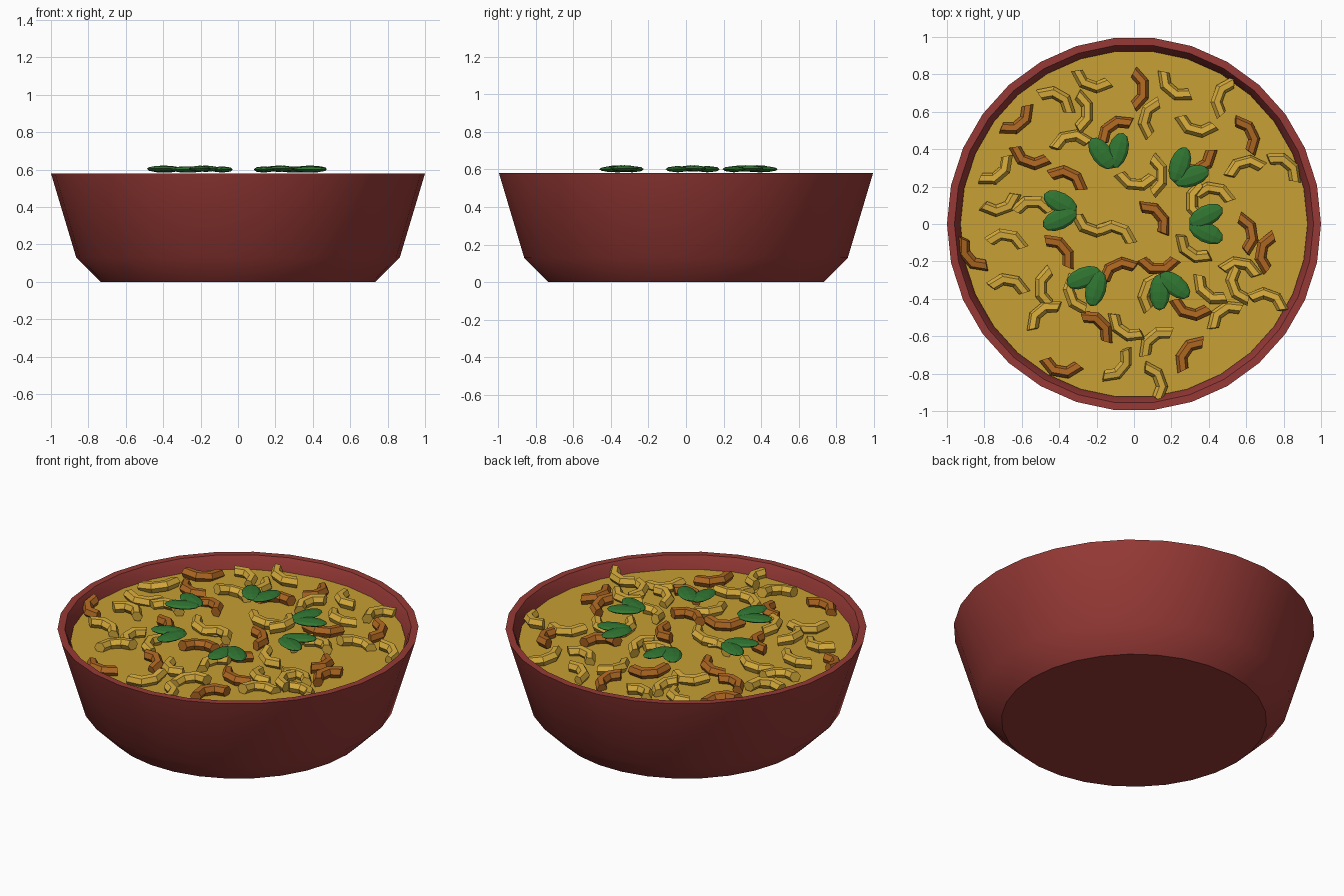
import bpy, bmesh, math, random
from mathutils import Matrix, Vector

if "Cube" in bpy.data.objects:
    bpy.data.objects.remove(bpy.data.objects["Cube"])

random.seed(4)


def material(name, rgb):
    m = bpy.data.materials.new(name)
    m.diffuse_color = (*rgb, 1)
    m.use_nodes = True
    m.node_tree.nodes["Principled BSDF"].inputs["Base Color"].default_value = m.diffuse_color
    return m


RED = material("bowl red", (0.31, 0.042, 0.037))
SAUCE = material("sauce yellow", (0.57, 0.35, 0.033))
YELLOW = material("pasta yellow", (0.68, 0.41, 0.045))
BROWN = material("toasted brown", (0.43, 0.138, 0.016))
GREEN = material("leaf green", (0.03, 0.18, 0.032))


def finish(name, bm, mat):
    bmesh.ops.recalc_face_normals(bm, faces=bm.faces)
    mesh = bpy.data.meshes.new(name)
    bm.to_mesh(mesh)
    bm.free()
    mesh.materials.append(mat)
    ob = bpy.data.objects.new(name, mesh)
    bpy.context.collection.objects.link(ob)
    return ob


def bridge(bm, a, b):
    n = len(a)
    for i in range(n):
        bm.faces.new((a[i], a[(i + 1) % n], b[(i + 1) % n], b[i]))


def lathe(name, profile, mat, sides=30):
    bm = bmesh.new()
    rings = [[bm.verts.new((r * math.cos(math.tau * i / sides),
                            r * math.sin(math.tau * i / sides), z))
              for i in range(sides)] for r, z in profile]
    for a, b in zip(rings, rings[1:]):
        bridge(bm, a, b)
    bm.faces.new(rings[0])
    bm.faces.new(rings[-1])
    return finish(name, bm, mat)


# Bowl, outside and inside
bowl = lathe("bowl", [(0.735, 0), (0.865, 0.13), (1.0, 0.58), (0.96, 0.58),
                      (0.945, 0.55), (0.93, 0.50), (0.82, 0.15), (0.70, 0.06)], RED)
bpy.context.view_layer.objects.active = bowl
bowl.select_set(True)
bpy.ops.object.shade_smooth_by_angle(angle=math.radians(35))

# Sauce filling
lathe("sauce", [(0.915, 0.47), (0.928, 0.505)], SAUCE)


# Elbow pasta: bent six-sided tube lying on the sauce, bulging towards 'heading'
def elbow(name, x, y, heading, mat, R=0.105, r=0.032, half=62):
    bm = bmesh.new()
    place = (Matrix.Translation((x, y, 0.53 + random.uniform(-0.008, 0.01)))
             @ Matrix.Rotation(math.radians(heading), 4, 'Z')
             @ Matrix.Rotation(random.uniform(-0.12, 0.12), 4, 'X')
             @ Matrix.Rotation(random.uniform(-0.15, 0.15), 4, 'Y'))
    rings = []
    for k in range(4):
        t = math.radians(-half + 2 * half * k / 3)
        out = Vector((math.cos(t), math.sin(t), 0))
        ring = []
        for j in range(6):
            a = math.tau * j / 6
            p = out * (R + r * math.cos(a)) + Vector((-0.08, 0, r * math.sin(a)))
            ring.append(bm.verts.new(place @ p))
        rings.append(ring)
    for a, b in zip(rings, rings[1:]):
        bridge(bm, a, b)
    bm.faces.new(rings[0])
    bm.faces.new(rings[-1])
    finish(name, bm, mat)


toasted = [(0.03, 0.72, 0), (-0.62, 0.55, -50), (0.61, 0.48, 25), (-0.56, 0.35, -110),
           (-0.35, 0.25, 65), (-0.11, 0.51, 125), (0.35, 0.32, -60), (0.12, 0.04, 40),
           (0.61, -0.05, 10), (0.70, -0.15, 170), (-0.87, -0.17, 220), (-0.39, -0.14, 40),
           (-0.09, -0.24, 115), (0.13, -0.22, 270), (0.30, -0.46, 255), (-0.19, -0.54, 45),
           (-0.39, -0.77, -100), (0.29, -0.69, 145)]
plain = [(-0.23, 0.76, -110), (-0.41, 0.67, 60), (0.21, 0.73, 230), (0.47, 0.68, 160),
         (-0.27, 0.60, 0), (0.08, 0.57, 165), (0.33, 0.52, 255), (-0.34, 0.45, 100),
         (-0.73, 0.28, -50), (0.59, 0.31, 105), (0.81, 0.31, 50), (0.01, 0.23, 265),
         (0.43, 0.17, 80), (0.13, 0.26, 0), (-0.71, 0.10, -70), (-0.54, 0.10, 90),
         (-0.68, -0.08, 80), (-0.23, -0.01, 250), (-0.09, -0.04, 70), (0.31, -0.14, 235),
         (0.57, -0.23, 80), (-0.67, -0.32, 80), (-0.48, -0.34, 180), (-0.49, -0.48, 130),
         (-0.32, -0.38, 200), (0.08, -0.36, 160), (0.40, -0.36, 230), (0.48, -0.48, 125),
         (0.72, -0.40, 70), (-0.05, -0.56, 235), (0.11, -0.62, 130), (-0.08, -0.76, -40),
         (0.12, -0.84, 20), (0.33, 0.12, 180), (0.55, -0.33, 200)]
for i, p in enumerate(toasted):
    elbow(f"toasted_elbow_{i}", *p, BROWN)
for i, p in enumerate(plain):
    elbow(f"pasta_elbow_{i}", *p, YELLOW)


# Herb sprigs: two flattened pointed leaves opening outwards
def leaf(name, x, y, z, angle):
    bm = bmesh.new()
    bmesh.ops.create_uvsphere(bm, u_segments=8, v_segments=6, radius=1)
    m = (Matrix.Translation((x, y, z)) @ Matrix.Rotation(angle, 4, 'Z')
         @ Matrix.Diagonal((0.098, 0.055, 0.017, 1))
         @ Matrix.Rotation(math.pi / 2, 4, 'Y'))
    bm.transform(m)
    finish(name, bm, GREEN)


for i, (x, y, deg) in enumerate([(0.39, 0.0, 0), (0.28, 0.29, 45), (-0.13, 0.39, 100),
                                 (-0.40, 0.07, 178), (-0.24, -0.32, 228), (0.18, -0.35, 295)]):
    for side in (-1, 1):
        a = math.radians(deg)
        ox, oy = -0.005, side * 0.044
        leaf(f"herb_leaf_{i}_{'ab'[side > 0]}",
             x + ox * math.cos(a) - oy * math.sin(a),
             y + ox * math.sin(a) + oy * math.cos(a),
             0.603 + 0.002 * side, a + side * math.radians(26))
